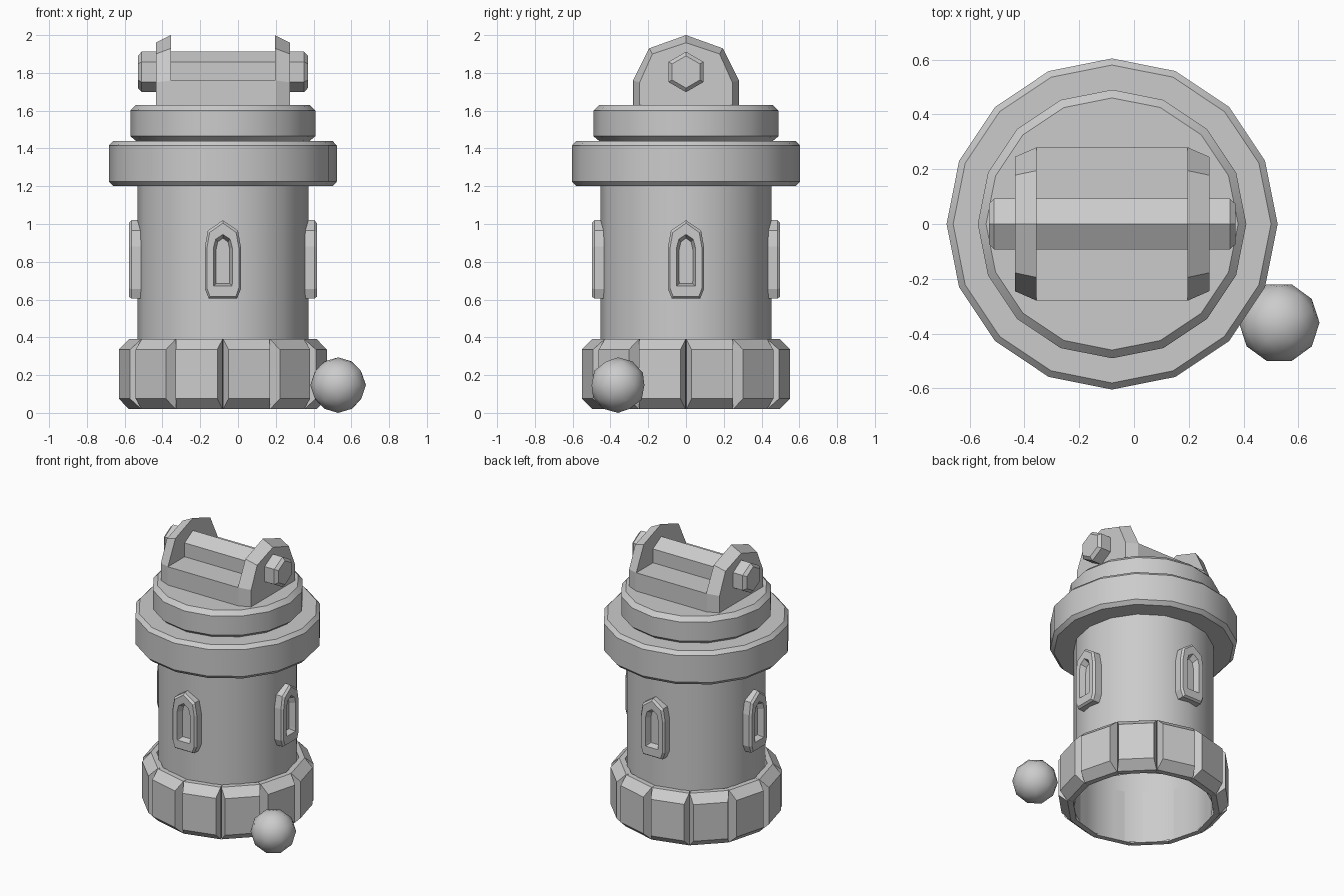
import bpy, bmesh
from math import sin, cos, pi, radians
from mathutils import Matrix, Vector

cube = bpy.data.objects.get("Cube")
if cube:
    bpy.data.objects.remove(cube, do_unlink=True)

AXIS = Vector((-0.08, 0, 0))   # tower axis

stone = bpy.data.materials.new("grey_stone")
stone.use_nodes = True
stone.diffuse_color = (0.6, 0.6, 0.6, 1)
stone.node_tree.nodes["Principled BSDF"].inputs["Base Color"].default_value = (0.6, 0.6, 0.6, 1)


def finish(name, bm, smooth, place):
    mesh = bpy.data.meshes.new(name)
    bmesh.ops.recalc_face_normals(bm, faces=bm.faces)
    bm.to_mesh(mesh)
    bm.free()
    mesh.transform(place)
    mesh.materials.append(stone)
    obj = bpy.data.objects.new(name, mesh)
    bpy.context.collection.objects.link(obj)
    if smooth:
        bpy.ops.object.select_all(action='DESELECT')
        obj.select_set(True)
        bpy.context.view_layer.objects.active = obj
        bpy.ops.object.shade_smooth_by_angle(angle=radians(smooth))
    return obj


def loft(name, loops, caps=(True, True), smooth=0, turn=0):
    """Skin a series of matching closed loops, then turn them about the tower axis."""
    bm = bmesh.new()
    rows = [[bm.verts.new(p) for p in loop] for loop in loops]
    for a, b in zip(rows, rows[1:]):
        for i in range(len(a)):
            j = (i + 1) % len(a)
            bm.faces.new((a[i], a[j], b[j], b[i]))
    for wanted, row in zip(caps, (rows[0], rows[-1])):
        if wanted:
            bm.faces.new(row)
    place = Matrix.Translation(AXIS) @ Matrix.Rotation(turn, 4, 'Z')
    return finish(name, bm, smooth, place)


def lathe(name, profile, caps=(True, True), sides=16):
    loops = [[(r * cos(2 * pi * i / sides), r * sin(2 * pi * i / sides), z)
              for i in range(sides)] for r, z in profile]
    return loft(name, loops, caps, smooth=30)


# Hollow tower wall and the two bevelled rings
lathe("tower_wall", [(0.4525, 0.02), (0.4525, 1.22)], caps=(False, False))
lathe("wide_ring", [(0.58, 1.2), (0.604, 1.225), (0.604, 1.415), (0.58, 1.44)])
lathe("upper_ring", [(0.46, 1.44), (0.49, 1.465), (0.49, 1.6), (0.46, 1.63)])


# Twelve bevelled foundation blocks
def block_loop(r, inset, z0, z1):
    a, b = radians(inset), radians(30 - inset)
    return [(r * cos(t), r * sin(t), z) for t, z in ((a, z0), (b, z0), (b, z1), (a, z1))]


for i in range(12):
    loft(f"base_block_{i + 1}",
         [block_loop(0.46, 0, 0.02, 0.39), block_loop(0.497, 0.2, 0.02, 0.39),
          block_loop(0.552, 3.1, 0.075, 0.335)], turn=i * pi / 6)


# Four arched window frames with recessed panes
def arch(half, depth):
    full = half + [(-x, z) for x, z in reversed(half) if x]
    return [(x, -depth, z) for x, z in full]


outer = [(0.075, 0.605), (0.095, 0.655), (0.095, 0.88), (0.08, 0.965), (0, 1.02)]
rim = [(0.068, 0.615), (0.084, 0.66), (0.084, 0.875), (0.07, 0.955), (0, 1.005)]
opening = [(0.049, 0.672), (0.05, 0.69), (0.05, 0.875), (0.038, 0.92), (0, 0.945)]
pane = [(0.035, 0.685), (0.036, 0.7), (0.036, 0.865), (0.027, 0.905), (0, 0.925)]
for i, side in enumerate(("front", "left", "back", "right")):
    loft(f"{side}_window",
         [arch(outer, 0.43), arch(outer, 0.484), arch(rim, 0.498),
          arch(opening, 0.498), arch(pane, 0.457)],
         caps=(False, True), turn=i * pi / 2)


# Bracket on the roof: two chamfered cheeks, a block between them and a hex bar
def cheek_loop(x, half):
    full = half + [(-y, z) for y, z in reversed(half) if y]
    return [(x, y, z) for y, z in full]


inner_edge = [(0.28, 1.625), (0.28, 1.76), (0.195, 1.93), (0, 2.0)]
outer_edge = [(0.245, 1.625), (0.245, 1.75), (0.178, 1.9), (0, 1.96)]
for side, s in (("left", 1), ("right", -1)):
    loft(f"{side}_bracket_cheek",
         [cheek_loop(s * 0.275, inner_edge), cheek_loop(s * 0.355, outer_edge)])

loft("bracket_block", [[(x, y, z) for x, y in ((-0.28, -0.28), (0.28, -0.28), (0.28, 0.28), (-0.28, 0.28))]
                       for z in (1.625, 1.76)])

loft("hex_bar", [[(x, r * sin(k * pi / 3), 1.805 + r * cos(k * pi / 3)) for k in range(6)]
                 for x, r in ((-0.45, 0.085), (-0.43, 0.107), (0.43, 0.107), (0.45, 0.085))])

# Loose ball beside the base
bm = bmesh.new()
bmesh.ops.create_icosphere(bm, subdivisions=2, radius=0.147)
finish("ball", bm, 60, Matrix.Translation((0.53, -0.36, 0.147)) @ Matrix.Rotation(radians(18), 4, 'Z'))
